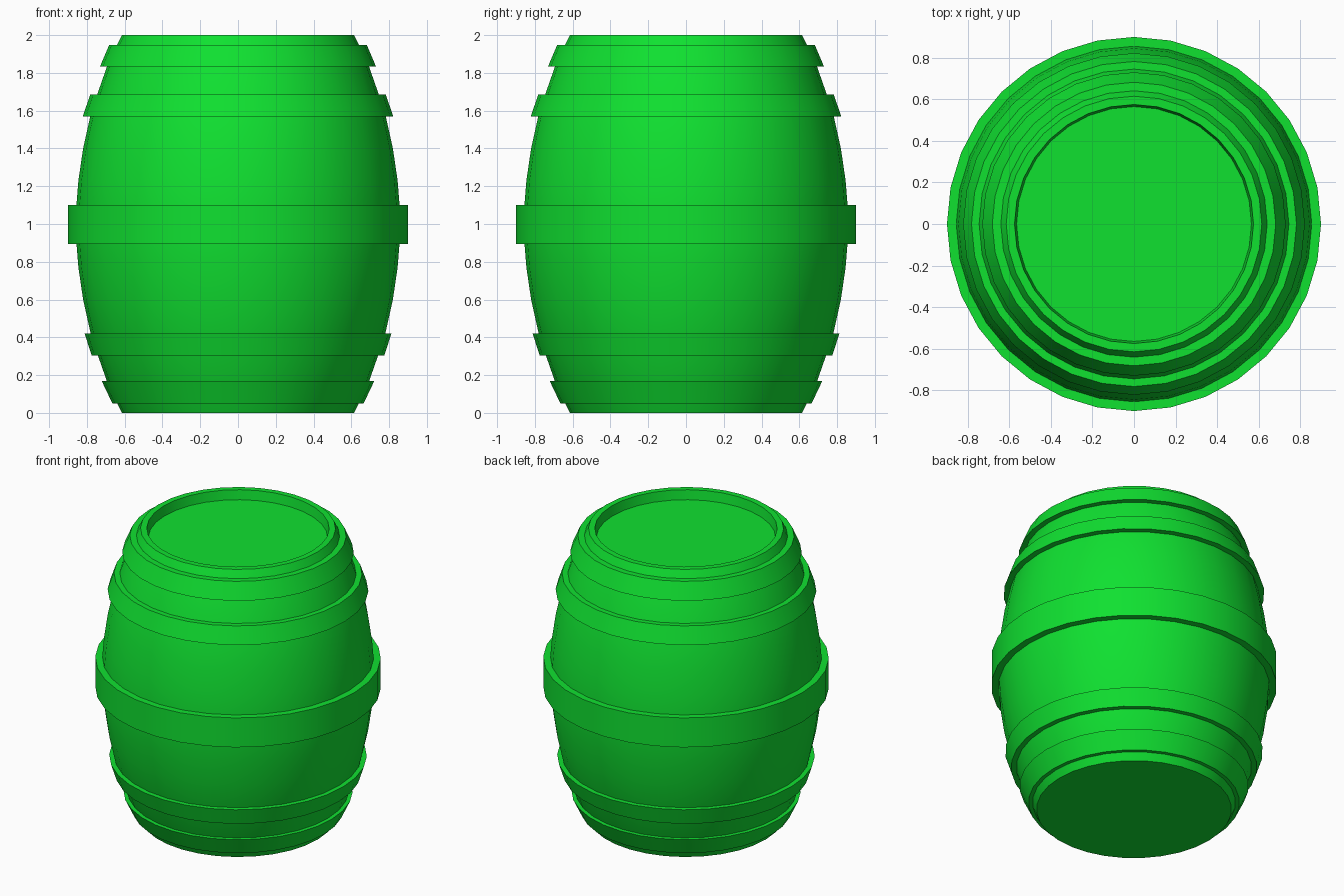
import bpy
import bmesh
import math

SEGMENTS = 32

if "Cube" in bpy.data.objects:
    bpy.data.objects.remove(bpy.data.objects["Cube"], do_unlink=True)

green = bpy.data.materials.new("bright green")
green.use_nodes = True
colour = (0.005, 0.75, 0.03, 1)
green.diffuse_color = colour
green.node_tree.nodes["Principled BSDF"].inputs["Base Color"].default_value = colour


def lathe(name, profile, closed=False):
    """Revolve (radius, height) points about z; open profiles get end caps."""
    bm = bmesh.new()
    rings = []
    for r, z in profile:
        angles = [2 * math.pi * i / SEGMENTS for i in range(SEGMENTS)]
        rings.append([bm.verts.new((r * math.cos(a), r * math.sin(a), z)) for a in angles])
    pairs = list(zip(rings, rings[1:]))
    if closed:
        pairs.append((rings[-1], rings[0]))
    else:
        bm.faces.new(rings[0])
        bm.faces.new(rings[-1])
    for low, high in pairs:
        for i in range(SEGMENTS):
            j = (i + 1) % SEGMENTS
            bm.faces.new((low[i], low[j], high[j], high[i]))
    bmesh.ops.recalc_face_normals(bm, faces=bm.faces)
    mesh = bpy.data.meshes.new(name)
    bm.to_mesh(mesh)
    bm.free()
    mesh.materials.append(green)
    obj = bpy.data.objects.new(name, mesh)
    bpy.context.collection.objects.link(obj)
    bpy.ops.object.select_all(action="DESELECT")
    obj.select_set(True)
    bpy.context.view_layer.objects.active = obj
    bpy.ops.object.shade_smooth_by_angle(angle=math.radians(30))
    return obj


# Bulging body, symmetric about mid height, with a recessed lid
lower = [(0.615, 0), (0.64, 0.05), (0.695, 0.17), (0.742, 0.305),
         (0.78, 0.42), (0.82, 0.6), (0.845, 0.77), (0.857, 0.92)]
upper = [(r, 2 - z) for r, z in reversed(lower)]
lid = [(0.575, 2), (0.565, 1.935)]
lathe("barrel_body", lower + upper + lid)

# Hoops: bottom height, top height, bottom radius, top radius
hoops = {
    "bottom_hoop": (0.05, 0.17, 0.665, 0.722),
    "lower_hoop": (0.305, 0.42, 0.775, 0.812),
    "middle_hoop": (0.895, 1.1, 0.9, 0.9),
    "upper_hoop": (1.57, 1.685, 0.822, 0.782),
    "top_hoop": (1.835, 1.948, 0.73, 0.682),
}
for name, (z0, z1, r0, r1) in hoops.items():
    lathe(name, [(r0 - 0.06, z0), (r0, z0), (r1, z1), (r1 - 0.06, z1)], closed=True)
